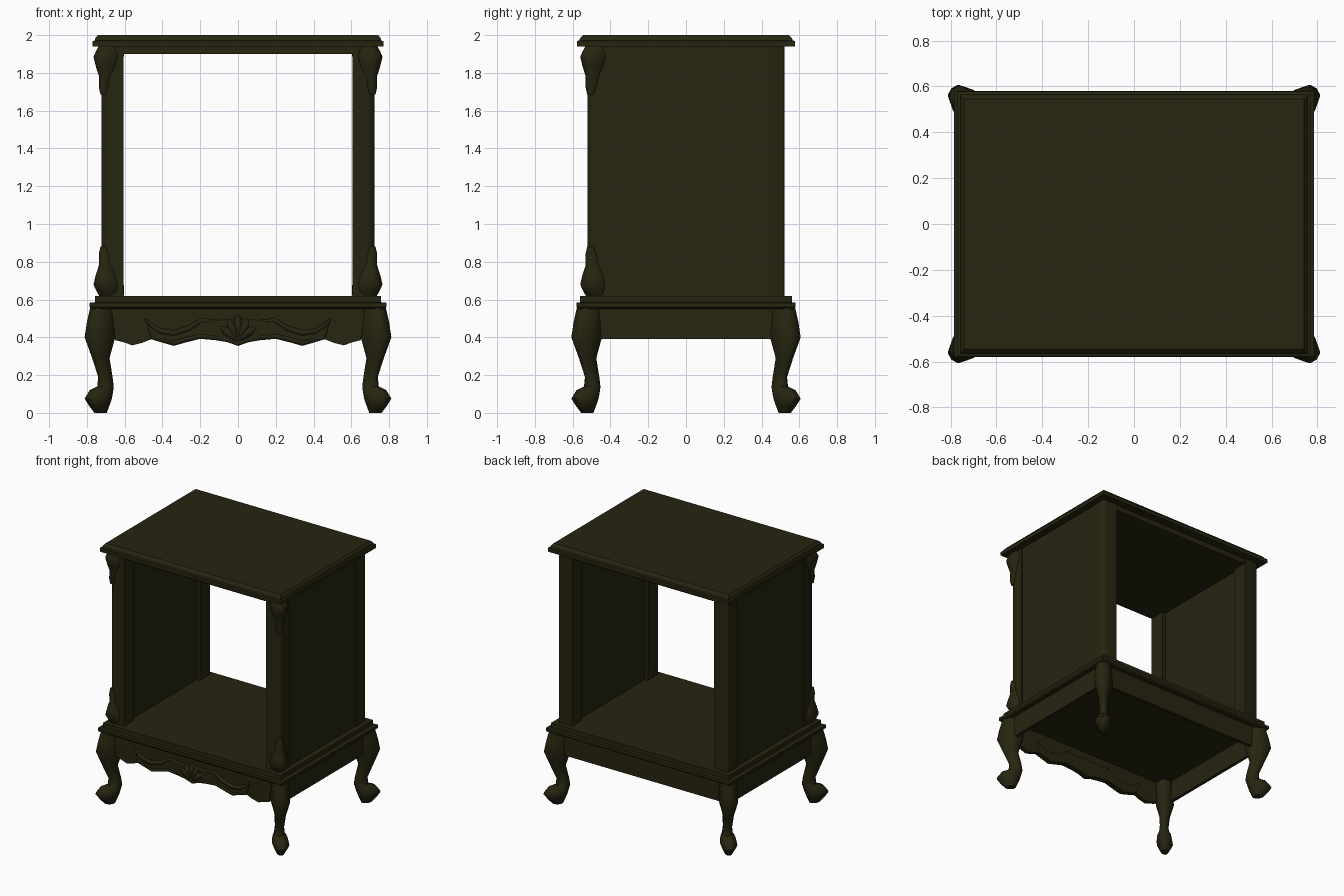
import bpy, bmesh, math
from mathutils import Vector

if "Cube" in bpy.data.objects:
    bpy.data.objects.remove(bpy.data.objects["Cube"], do_unlink=True)

wood = bpy.data.materials.new("dark_olive_wood")
wood.use_nodes = True
COLOUR = (0.02, 0.018, 0.005, 1)
wood.diffuse_color = COLOUR
wood.node_tree.nodes["Principled BSDF"].inputs["Base Color"].default_value = COLOUR

FRONT_SHIFT = 0.205  # depth is this much less than width


def finish(name, bm, smooth=None):
    """Turn a bmesh into a wooden object, smooth below the given angle."""
    bmesh.ops.recalc_face_normals(bm, faces=bm.faces)
    mesh = bpy.data.meshes.new(name)
    bm.to_mesh(mesh)
    bm.free()
    mesh.materials.append(wood)
    if smooth:
        mesh.shade_smooth()
        mesh.set_sharp_from_angle(angle=math.radians(smooth))
    ob = bpy.data.objects.new(name, mesh)
    bpy.context.collection.objects.link(ob)
    return ob


def loft(name, rings, smooth=None):
    """Skin a stack of closed rings and cap both ends."""
    bm = bmesh.new()
    loops = [[bm.verts.new(p) for p in ring] for ring in rings]
    n = len(loops[0])
    for a, b in zip(loops, loops[1:]):
        for i in range(n):
            j = (i + 1) % n
            bm.faces.new((a[i], a[j], b[j], b[i]))
    bm.faces.new(loops[0])
    bm.faces.new(loops[-1])
    return finish(name, bm, smooth)


def box(name, x, y, z):
    return loft(name, [[(x[0], y[0], h), (x[1], y[0], h),
                        (x[1], y[1], h), (x[0], y[1], h)] for h in z])


def slab(name, steps):
    """Moulded rectangular board from (height, half width, half depth)."""
    return loft(name, [[(-w, -d, z), (w, -d, z), (w, d, z), (-w, d, z)]
                       for z, w, d in steps])


def corner_loft(name, sx, sy, profile, cut=0.3):
    """Part facing diagonally out of a corner, from (height, inner, outer)."""
    rings = []
    for z, a, b in profile:
        s = b - a
        c, e = s * cut, s * 0.14
        section = [(a + c * 0.5, a), (b - c - e, a), (b - e, a + c), (b, b - c),
                   (b - c * 0.35, b - c * 0.35), (b - c, b),
                   (a + c, b - e), (a, b - c - e), (a, a + c * 0.5)]
        rings.append([(sx * u, sy * (v - FRONT_SHIFT), z) for u, v in section])
    return loft(name, rings, 50)


def plate(name, outline, y0, y1):
    """Upright board with an outline in x and z."""
    return loft(name, [[(x, y, z) for x, z in outline] for y in (y0, y1)], 30)


def mirrored(half):
    return [(-x, z) for x, z in reversed(half) if x > 0] + half


# Moulded top, ceiling and two-step base
slab("top_board", [(1.94, 0.77, 0.578), (1.968, 0.77, 0.578), (1.972, 0.758, 0.565),
                   (1.985, 0.755, 0.56), (2.0, 0.742, 0.545)])
box("ceiling_panel", (-0.7, 0.7), (-0.515, 0.515), (1.9, 1.942))
slab("base_board", [(0.55, 0.775, 0.57), (0.56, 0.785, 0.58), (0.583, 0.785, 0.58),
                    (0.586, 0.757, 0.56), (0.62, 0.757, 0.56)])

LEG = [(0, 0.695, 0.76), (0.04, 0.68, 0.79), (0.075, 0.668, 0.812), (0.12, 0.66, 0.785),
       (0.14, 0.658, 0.745), (0.19, 0.664, 0.74), (0.29, 0.68, 0.772),
       (0.4, 0.65, 0.812), (0.48, 0.645, 0.8), (0.56, 0.645, 0.782)]
LEAF = [(0, 0.605, 0.735), (0.03, 0.603, 0.752), (0.06, 0.605, 0.765), (0.11, 0.615, 0.753),
        (0.16, 0.64, 0.737), (0.22, 0.66, 0.737), (0.26, 0.685, 0.728)]

for sx, side in ((1, "left"), (-1, "right")):
    # Side walls, chamfered posts and side aprons
    box(f"{side}_side_panel", sorted((sx * 0.63, sx * 0.716)), (-0.42, 0.5), (0.61, 1.945))
    for sy, end in ((-1, "front"), (1, "back")):
        k = 0.035 if sy < 0 else 0.015
        post = [(0.605, 0.4), (0.722, 0.4), (0.722, 0.522 - k),
                (0.722 - k * 0.3, 0.522 - k * 0.3), (0.722 - k, 0.522), (0.605, 0.522)]
        loft(f"{end}_{side}_post", [[(sx * x, sy * y, z) for x, y in post]
                                    for z in (0.61, 1.945)], 50)
        corner_loft(f"{end}_{side}_leg", sx, sy, LEG)
    box(f"{side}_apron", sorted((sx * 0.72, sx * 0.745)), (-0.46, 0.46), (0.39, 0.555))
    # Carved leaves at both ends of the front posts
    corner_loft(f"lower_{side}_leaf", sx, -1, [(0.62 + h, a, b) for h, a, b in LEAF])
    corner_loft(f"upper_{side}_leaf", sx, -1, [(1.945 - h, a, b) for h, a, b in LEAF])

box("back_apron", (-0.67, 0.67), (0.515, 0.54), (0.39, 0.555))

# Scalloped front apron with a raised carved band
SCALLOP = [(0, 0.355), (0.06, 0.375), (0.12, 0.385), (0.2, 0.392), (0.27, 0.375), (0.34, 0.355),
           (0.4, 0.372), (0.46, 0.39), (0.51, 0.37), (0.56, 0.358), (0.61, 0.375), (0.65, 0.385)]
CREST = [(0, 0.5), (0.1, 0.49), (0.19, 0.5), (0.26, 0.455), (0.34, 0.43), (0.41, 0.44),
         (0.46, 0.47), (0.49, 0.505)]
plate("front_apron", mirrored(SCALLOP) + [(0.67, 0.555), (-0.67, 0.555)], -0.55, -0.52)
band = mirrored([p for p in SCALLOP if p[0] < 0.5])
carving = plate("carved_band", band + list(reversed(mirrored(CREST))), -0.562, -0.515)
bevel = carving.modifiers.new("soft_edge", "BEVEL")
bevel.width = 0.008
bevel.segments = 2


def scroll(name, points, radius):
    """Tapered round moulding along a path on the apron face."""
    pts = [Vector((x, -0.556, z)) for x, z in points]
    rings = []
    for i, p in enumerate(pts):
        t = (pts[min(i + 1, len(pts) - 1)] - pts[max(i - 1, 0)]).normalized()
        side = t.cross(Vector((0, 1, 0)))
        r = radius * (0.35 + 0.65 * math.sin(math.pi * i / (len(pts) - 1)))
        rings.append([p + r * (math.cos(q) * side + math.sin(q) * Vector((0, 1, 0)))
                      for q in (k * math.tau / 8 for k in range(8))])
    loft(name, rings, 60)


for sx, side in ((1, "left"), (-1, "right")):
    scroll(f"{side}_scroll", [(sx * x, z - 0.008) for x, z in CREST[1:]], 0.016)
    scroll(f"{side}_lower_scroll", [(sx * x, z + 0.015) for x, z in SCALLOP[1:8]], 0.014)

# Central shell made of fanned lobes
for i in range(5):
    a = math.radians(-56 + 28 * i)
    tip = 0.13 if i == 2 else 0.12
    scroll(f"shell_lobe_{i + 1}", [(math.sin(a) * d * 0.9, 0.385 + math.cos(a) * d)
                                   for d in (0, tip * 0.4, tip * 0.75, tip)], 0.025)
